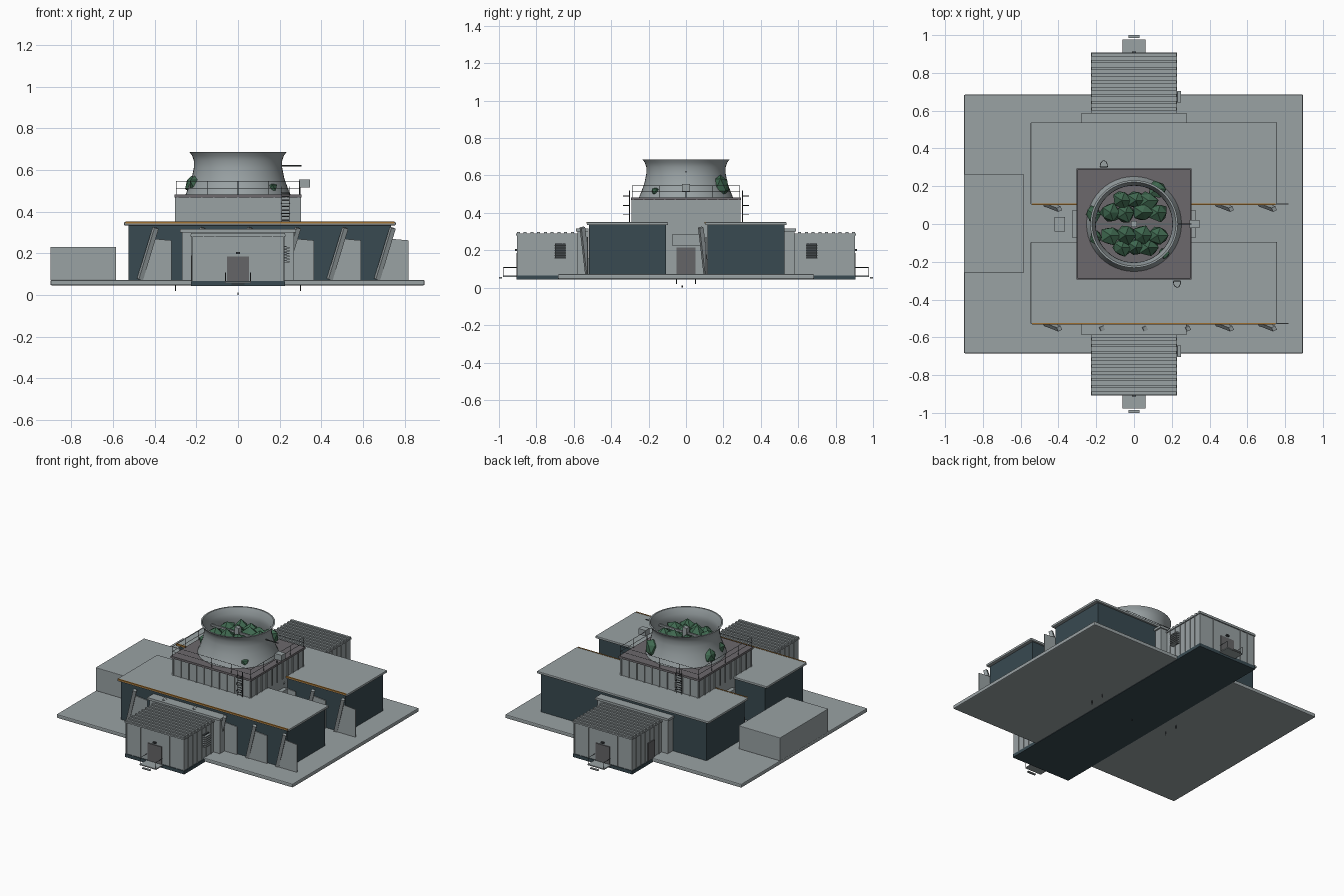
import bpy, bmesh, math, random
from mathutils import Vector, Matrix

random.seed(4)
if "Cube" in bpy.data.objects:
    bpy.data.objects.remove(bpy.data.objects["Cube"])


def material(name, rgb):
    m = bpy.data.materials.new(name)
    m.use_nodes = True
    m.diffuse_color = (*rgb, 1)
    bsdf = next(n for n in m.node_tree.nodes if n.type == 'BSDF_PRINCIPLED')
    bsdf.inputs["Base Color"].default_value = (*rgb, 1)
    return m


grey = material("concrete grey", (0.32, 0.36, 0.37))
teal = material("dark teal", (0.04, 0.068, 0.082))
deck = material("deck brown grey", (0.15, 0.14, 0.15))
door = material("door grey", (0.13, 0.13, 0.135))
dark = material("dark metal", (0.05, 0.06, 0.065))
green = material("foliage green", (0.05, 0.14, 0.08))
orange = material("trim orange", (0.35, 0.16, 0.03))


def finish(name, bm, mat, bevel=0):
    bmesh.ops.recalc_face_normals(bm, faces=bm.faces)
    me = bpy.data.meshes.new(name)
    bm.to_mesh(me)
    bm.free()
    me.materials.append(mat)
    ob = bpy.data.objects.new(name, me)
    bpy.context.collection.objects.link(ob)
    if bevel:
        mod = ob.modifiers.new("edge", 'BEVEL')
        mod.width, mod.segments = bevel, 2
    return ob


def boxes(name, items, mat, bevel=0):
    """One object from boxes given as (x0, x1, y0, y1, z0, z1)."""
    bm = bmesh.new()
    for x0, x1, y0, y1, z0, z1 in items:
        mid = Vector((x0 + x1, y0 + y1, z0 + z1)) / 2
        size = Matrix.Diagonal((x1 - x0, y1 - y0, z1 - z0, 1))
        bmesh.ops.create_cube(bm, size=1, matrix=Matrix.Translation(mid) @ size)
    return finish(name, bm, mat, bevel)


def rods(name, lines, r, mat, sides=6):
    """One object from straight rods given as (start, end)."""
    bm = bmesh.new()
    for a, b in lines:
        a, b = Vector(a), Vector(b)
        rot = (b - a).to_track_quat('Z', 'Y').to_matrix().to_4x4()
        bmesh.ops.create_cone(bm, cap_ends=True, segments=sides, radius1=r, radius2=r,
                              depth=(b - a).length, matrix=Matrix.Translation((a + b) / 2) @ rot)
    return finish(name, bm, mat)


def bush(bm, pos, size):
    start = len(bm.verts)
    bmesh.ops.create_icosphere(bm, subdivisions=1, radius=1)
    bm.verts.ensure_lookup_table()
    for v in bm.verts[start:]:
        k = random.uniform(0.8, 1.15)
        v.co = Vector(pos) + Vector([c * s * k for c, s in zip(v.co, size)])


# Ground slab, floor strip and side block
boxes("ground_slab", [(-0.9, 0.895, -0.685, 0.685, 0.046, 0.072)], grey, 0.006)
boxes("floor_strip", [(-0.225, 0.225, -0.905, 0.905, 0.043, 0.064)], teal)
boxes("side_block", [(-0.9, -0.585, -0.26, 0.265, 0.07, 0.23)], grey, 0.003)
rods("ground_stubs", [((x, y, 0.02), (x, y, 0.05)) for x in (-0.3, 0.3) for y in (-0.05, 0.05)]
     + [((0, -0.02, 0), (0, -0.02, 0.012))], 0.003, dark)

# Two long halls, each with leaning beams and panels on its front
for label, y0 in (("front", -0.53), ("back", 0.103)):
    y1 = y0 + 0.435
    boxes(label + "_hall_wall", [(-0.525, 0.735, y0 + 0.012, y1 - 0.012, 0.07, 0.335)], teal)
    boxes(label + "_hall_roof", [(-0.547, 0.757, y0, y1, 0.334, 0.35)], grey, 0.004)
    boxes(label + "_hall_trim", [(-0.54, 0.75, y0 - 0.003, y0 + 0.005, 0.342, 0.352)], orange)
    tops = [-0.395 + 0.2275 * i for i in range(6)]
    rods(label + "_hall_beams", [((x - 0.075, y0 + 0.005, 0.075), (x, y0 - 0.024, 0.322))
                                 for x in tops], 0.016, grey, 4)
    bm = bmesh.new()
    for x in tops:
        outline = [(x - 0.075, 0.072), (x + 0.076, 0.072), (x + 0.076, 0.262), (x - 0.015, 0.27)]
        f = bm.faces.new([bm.verts.new((a, y0 + 0.001, z)) for a, z in outline])
        ext = bmesh.ops.extrude_face_region(bm, geom=[f])["geom"]
        bmesh.ops.translate(bm, vec=(0, 0.005, 0),
                            verts=[g for g in ext if isinstance(g, bmesh.types.BMVert)])
    finish(label + "_hall_panels", bm, grey)

# Entrance wings at both ends
for label, s in (("front", -1), ("back", 1)):
    def out(x0, x1, a, b, z0, z1):
        return (x0, x1, min(s * a, s * b), max(s * a, s * b), z0, z1)
    boxes(label + "_wing_wall", [out(-0.22, 0.22, 0.52, 0.9, 0.062, 0.285)], grey)
    boxes(label + "_wing_roof", [out(-0.227, 0.227, 0.52, 0.908, 0.28, 0.29)], grey)
    boxes(label + "_wing_roof_ridges", [out(-0.225, 0.225, 0.6 + 0.036 * i, 0.616 + 0.036 * i,
                                            0.288, 0.298) for i in range(9)], grey)
    seams = [out(-0.224, 0.224, 0.61 + 0.048 * i, 0.615 + 0.048 * i, 0.064, 0.282) for i in range(6)]
    seams += [out(x - 0.003, x + 0.003, 0.89, 0.904, 0.064, 0.282)
              for x in (-0.218, -0.165, -0.11, 0.11, 0.165, 0.218)]
    boxes(label + "_wing_seams", seams, grey)
    boxes(label + "_wing_skirt", [out(-0.224, 0.224, 0.59, 0.905, 0.05, 0.066)], teal)
    boxes(label + "_collar", [out(-0.268, 0.268, 0.52, 0.58, 0.07, 0.305),
                              out(-0.278, 0.278, 0.52, 0.588, 0.3, 0.316)], grey)
    boxes(label + "_door", [out(-0.053, 0.053, 0.899, 0.906, 0.066, 0.185)], door)
    boxes(label + "_side_door", [out(-0.226, -0.219, 0.66, 0.73, 0.068, 0.19)], door)
    boxes(label + "_door_lamp", [out(-0.01, 0.01, 0.9, 0.914, 0.197, 0.206)], dark)
    # Landing with steps and thin handrails
    boxes(label + "_landing", [out(-0.062, 0.062, 0.9, 0.978, 0.058, 0.065),
                               out(-0.03, 0.03, 0.985, 1.0, 0.05, 0.056)], grey)
    rails = []
    for x in (-0.06, 0.06):
        rails += [((x, s * 0.905, 0.108), (x, s * 0.976, 0.108)),
                  ((x, s * 0.976, 0.06), (x, s * 0.976, 0.108))]
    rods(label + "_landing_rails", rails, 0.0015, dark)
    # Louvred vent on the left side
    boxes(label + "_vent", [out(0.215, 0.232, 0.645, 0.7, 0.155, 0.235)], dark)
    boxes(label + "_vent_slats", [out(0.22, 0.248, 0.642, 0.703, 0.155 + 0.0135 * i, 0.162 + 0.0135 * i)
                                  for i in range(6)], grey)

# Square tower base with wall ribs and deck
boxes("tower_base", [(-0.296, 0.296, -0.286, 0.286, 0.07, 0.472)], grey)
ribs = [-0.29 + 0.058 * i for i in range(11)]
boxes("tower_ribs",
      [(t - 0.004, t + 0.004, -0.292, 0.292, 0.35, 0.472) for t in ribs]
      + [(-0.302, 0.302, t * 0.97 - 0.004, t * 0.97 + 0.004, 0.35, 0.472) for t in ribs], grey)
boxes("tower_deck", [(-0.305, 0.305, -0.295, 0.295, 0.468, 0.482)], deck)
for label, s in (("left", 1), ("right", -1)):
    x0, x1 = sorted((s * 0.29, s * 0.325))
    boxes(label + "_canopy", [(x0, x1, -0.075, 0.075, 0.225, 0.285)], grey)
    x0, x1 = sorted((s * 0.29, s * 0.301))
    boxes(label + "_gap_door", [(x0, x1, -0.05, 0.05, 0.072, 0.215)], door)
boxes("ground_unit", [(-0.42, -0.365, -0.04, 0.037, 0.07, 0.13)], grey)

# Deck guard rail
X, Y = 0.297, 0.287
corners = [(-X, -Y), (X, -Y), (X, Y), (-X, Y)]
lines = []
for i, (ax, ay) in enumerate(corners):
    bx, by = corners[(i + 1) % 4]
    for z in (0.512, 0.545):
        lines.append(((ax, ay, z), (bx, by, z)))
    for k in range(4):
        px, py = ax + (bx - ax) * k / 4, ay + (by - ay) * k / 4
        lines.append(((px, py, 0.48), (px, py, 0.545)))
rods("deck_rail", lines, 0.0014, dark)

# Ladders with hoops on front and back of the tower
for label, x, s in (("front", 0.228, -1), ("back", -0.16, 1)):
    y = s * 0.302
    lines = [((x + d, y, 0.35), (x + d, y, 0.52)) for d in (-0.018, 0.018)]
    lines += [((x - 0.018, y, 0.36 + 0.016 * i), (x + 0.018, y, 0.36 + 0.016 * i)) for i in range(9)]
    for z in (0.39, 0.44, 0.49):
        ring = [(x + 0.02 * math.cos(a), y + s * 0.034 * math.sin(a), z)
                for a in [math.pi * k / 6 for k in range(7)]]
        lines += list(zip(ring, ring[1:]))
    rods(label + "_ladder", lines, 0.002, dark)

# Flared round tower shell
profile = [(0.252, 0.481), (0.238, 0.515), (0.222, 0.56), (0.212, 0.61), (0.212, 0.645),
           (0.22, 0.668), (0.232, 0.685), (0.222, 0.685), (0.204, 0.645), (0.203, 0.61),
           (0.213, 0.56), (0.242, 0.481)]
bm = bmesh.new()
N = 48
rings = [[bm.verts.new((r * math.cos(math.tau * k / N), r * math.sin(math.tau * k / N), z))
          for k in range(N)] for r, z in profile]
for a, b in zip(rings, rings[1:] + rings[:1]):
    for k in range(N):
        j = (k + 1) % N
        bm.faces.new((a[k], a[j], b[j], b[k]))
shell = finish("tower_shell", bm, grey)
bpy.context.view_layer.objects.active = shell
shell.select_set(True)
bpy.ops.object.shade_smooth_by_angle(angle=math.radians(40))
shell.select_set(False)

# Foliage filling the shell, split by a beam, plus clumps growing out at the foot
bm = bmesh.new()
for s in (-1, 1):
    for x in (-0.125, -0.045, 0.045, 0.125):
        bush(bm, (x, s * 0.06, 0.57), (0.06, 0.055, 0.075))
    for x in (-0.065, 0.01, 0.075):
        bush(bm, (x, s * 0.125, 0.56), (0.055, 0.05, 0.075))
finish("inner_foliage", bm, green)
bm = bmesh.new()
bush(bm, (0.12, 0.185, 0.55), (0.05, 0.052, 0.065))
bush(bm, (-0.215, 0.05, 0.53), (0.04, 0.05, 0.045))
bush(bm, (-0.205, -0.07, 0.53), (0.035, 0.045, 0.045))
bush(bm, (0.155, -0.155, 0.515), (0.032, 0.03, 0.026))
finish("outer_foliage", bm, green)
boxes("hub", [(-0.016, 0.016, -0.016, 0.016, 0.49, 0.65)], grey)
boxes("hub_beam", [(-0.205, 0.205, -0.006, 0.006, 0.605, 0.617)], grey)

# Outrigger arm and hanging equipment box
rods("outrigger_arm", [((0.205, 0, 0.62), (0.305, 0, 0.62))], 0.004, dark)
boxes("equipment_box", [(0.293, 0.346, -0.021, 0.021, 0.515, 0.555)], grey)
rods("equipment_post", [((0.297, 0, 0.48), (0.297, 0, 0.53))], 0.004, dark)
